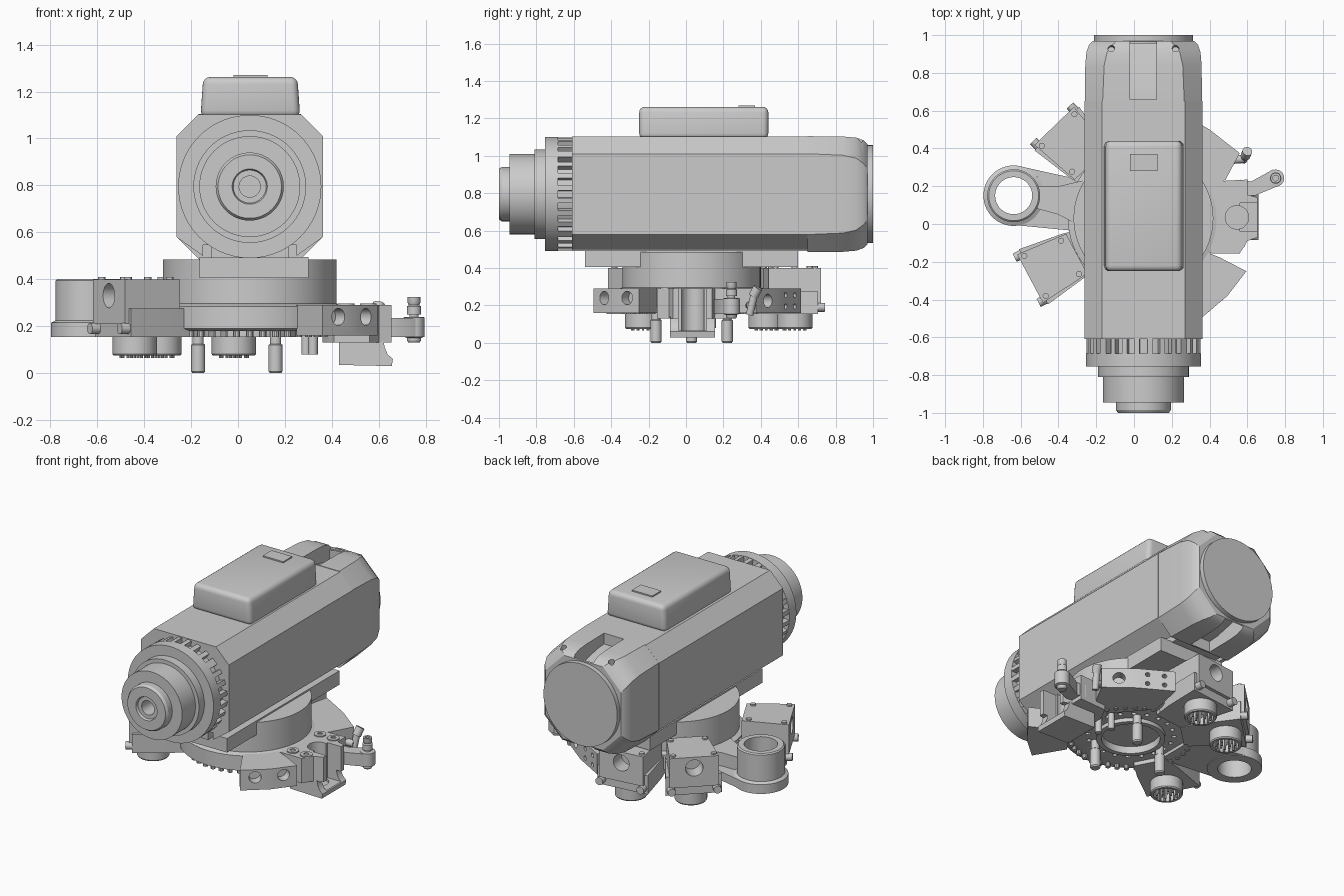
import bpy, bmesh
from math import sin, cos, pi, radians
from mathutils import Vector

if "Cube" in bpy.data.objects:
    bpy.data.objects.remove(bpy.data.objects["Cube"])

HUB = Vector((0.05, 0.03, 0))      # turret axis
MX, MZ = 0.05, 0.795               # motor axis


def loft(name, rings, closed=False):
    bm = bmesh.new()
    vs = [[bm.verts.new(p) for p in r] for r in rings]
    n = len(vs[0])
    pairs = list(zip(vs, vs[1:])) + ([(vs[-1], vs[0])] if closed else [])
    for a, b in pairs:
        for i in range(n):
            bm.faces.new((a[i], a[(i + 1) % n], b[(i + 1) % n], b[i]))
    if not closed:
        bm.faces.new(vs[0])
        bm.faces.new(vs[-1])
    bmesh.ops.recalc_face_normals(bm, faces=bm.faces)
    me = bpy.data.meshes.new(name)
    bm.to_mesh(me)
    bm.free()
    ob = bpy.data.objects.new(name, me)
    bpy.context.collection.objects.link(ob)
    return ob


def prism(name, pts, z0, z1):
    return loft(name, [[(x, y, z) for x, y in pts] for z in (z0, z1)])


def box(name, x0, x1, y0, y1, z0, z1):
    return prism(name, [(x0, y0), (x1, y0), (x1, y1), (x0, y1)], z0, z1)


def revolve(name, prof, p=(0, 0, 0), axis=(0, 0, 1), closed=False, n=48):
    q = Vector(axis).to_track_quat('Z', 'Y')
    return loft(name, [[Vector(p) + q @ Vector((r * cos(2 * pi * i / n), r * sin(2 * pi * i / n), h))
                        for i in range(n)] for r, h in prof], closed)


def rod(name, a, b, r, n=20):
    d = Vector(b) - Vector(a)
    return revolve(name, [(r, 0), (r, d.length)], a, d, n=n)


def join(name, obs):
    bpy.ops.object.select_all(action='DESELECT')
    for o in obs:
        o.select_set(True)
    bpy.context.view_layer.objects.active = obs[0]
    if len(obs) > 1:
        bpy.ops.object.join()
    obs[0].name = name
    return obs[0]


def apply(ob):
    bpy.context.view_layer.objects.active = ob
    for m in list(ob.modifiers):
        bpy.ops.object.modifier_apply(modifier=m.name)


def cut(ob, *cutters):
    for c in cutters:
        m = ob.modifiers.new("cut", 'BOOLEAN')
        m.operation, m.solver, m.object = 'DIFFERENCE', 'EXACT', c
    apply(ob)
    for c in cutters:
        bpy.data.objects.remove(c)


def bevel(ob, w, seg=4):
    m = ob.modifiers.new("bevel", 'BEVEL')
    m.width, m.segments, m.limit_method = w, seg, 'ANGLE'
    apply(ob)


def polar(a, r, t=0, z=0):
    """Point at radius r and sideways offset t on the turret."""
    a = radians(a)
    return HUB + Vector((r * cos(a) - t * sin(a), r * sin(a) + t * cos(a), z))


def octagon(y, h, c):
    half = [(h, c - h), (h, h - c), (h - c, h), (c - h, h), (-h, h - c), (-h, c - h), (c - h, -h), (h - c, -h)]
    return [(MX + x, y, MZ + z) for x, z in half]


# motor body with two slots along the underside
right = [(0.165, -0.305), (0.165, -0.25), (0.2, -0.25), (0.2, -0.295), (0.312, -0.215), (0.312, 0.215), (0.22, 0.307)]
section = right + [(-x, z) for x, z in reversed(right)]
loft("motor_body", [[(MX + x, y, MZ + z) for x, z in section] for y in (-0.61, 0.65)])
# rear cap, rounded off to the end disc, with cooling slots and bolt holes
cap = loft("motor_rear_cap", [octagon(*s) for s in ((0.65, 0.31, 0.094), (0.84, 0.308, 0.1), (0.91, 0.302, 0.11),
                                                    (0.95, 0.288, 0.125), (0.97, 0.268, 0.13))])
slots = []
for s in (1, -1):
    prof = [(0.66, 0.33), (0.66, 0.24), (0.73, 0.235), (0.965, 0.18), (0.965, 0.33)]
    slots.append(loft("slot", [[(x, y, MZ + s * z) for y, z in prof] for x in (-0.02, 0.12)]))
holes = [rod("hole", (x, 0.92, 1.04), (x, 0.95, 1.2), 0.018) for x in (-0.12, 0.22)]
cut(cap, *slots, *holes)
revolve("motor_end_disc", [(0.262, 0), (0.262, 0.045)], (MX, 0.955, MZ), (0, 1, 0), n=64)

# stepped spindle nose
revolve("spindle_nose", [(0.045, -0.88), (0.045, -0.985), (0.07, -0.985), (0.075, -1), (0.135, -1), (0.145, -0.985),
                         (0.145, -0.945), (0.215, -0.945), (0.215, -0.81), (0.24, -0.81), (0.24, -0.755),
                         (0.305, -0.755), (0.305, -0.685), (0.268, -0.685), (0.268, -0.6)],
        (MX, 0, MZ), (0, 1, 0), n=72)
# toothed ring behind the flange
teeth = []
for k in range(28):
    a = 2 * pi * (k + 0.5) / 28
    w = 0.075 if k % 7 == 3 else 0.045
    quad = [(r * cos(a + d), r * sin(a + d)) for r, d in ((0.26, -w), (0.303, -w), (0.303, w), (0.26, w))]
    teeth.append(loft("tooth", [[(MX + x, y, MZ + z) for x, z in quad] for y in (-0.69, -0.605)]))
join("toothed_ring", teeth)

# terminal box on top
tb = box("terminal_box", -0.16, 0.265, -0.25, 0.44, 1.09, 1.262)
for v in tb.data.vertices:
    if v.co.z > 1.2:
        v.co.x += 0.012 if v.co.x < MX else -0.012
bevel(tb, 0.03)
box("terminal_box_label_plate", -0.02, 0.125, 0.28, 0.37, 1.25, 1.27)

# saddle plate and turret neck
box("saddle_plate", -0.165, 0.30, -0.54, 0.60, 0.405, 0.495)
revolve("turret_neck", [(0.37, 0.2), (0.37, 0.485)], HUB, n=72)
disc = revolve("turret_disc", [(0.17, 0.3), (0.17, 0.155), (0.2, 0.155), (0.2, 0.18), (0.37, 0.18), (0.4, 0.19),
                               (0.4, 0.285), (0.36, 0.3)], HUB, closed=True, n=72)
drill = [rod("drill", polar(360 * k / 20, 0.25, 0, 0.1), polar(360 * k / 20, 0.25, 0, 0.22), 0.014, 12)
         for k in range(20)]
cut(disc, join("drill", drill))
join("disc_bolts", [rod("bolt", polar(k * 9, 0.355, 0, 0.155), polar(k * 9, 0.355, 0, 0.2), 0.015, 10)
                    for k in range(40)])
# three locating pins and two short ones
for k, a in enumerate((60, 180, 300)):
    revolve(f"locating_pin_{k}", [(0.024, 0), (0.03, 0.008), (0.03, 0.12), (0.024, 0.125), (0.024, 0.2)],
            polar(a, 0.22), n=24)
for k, y in enumerate((0.14, 0.06)):
    rod(f"short_pin_{k}", (0.29 + 0.03 * k, y, 0.08), (0.29 + 0.03 * k, y, 0.2), 0.02)

# three plug blocks with a bore, corner bolts and a pin socket underneath
for k, a in enumerate((97, 134, 208)):
    def outline(*pts):
        return [polar(a, r, t)[:2] for r, t in pts]
    foot = prism(f"plug_foot_{k}", outline((0.3, -0.1), (0.42, -0.13), (0.66, -0.165), (0.66, 0.165),
                                           (0.42, 0.13), (0.3, 0.1)), 0.155, 0.275)
    top = prism(f"plug_block_{k}", outline((0.4, -0.12), (0.68, -0.145), (0.68, 0.145), (0.4, 0.12)), 0.21, 0.4)
    cut(top, rod("bore", polar(a, 0.58, 0, 0.33), polar(a, 0.75, 0, 0.33), 0.052, 32))
    bolts = [rod("b", polar(a, r, s * t, 0.395), polar(a, r, s * t, 0.41), 0.016, 12)
             for r, t in ((0.44, 0.1), (0.65, 0.12)) for s in (-1, 1)]
    bolts += [rod("b", polar(a, 0.64, s * 0.135, 0.19), polar(a, 0.7, s * 0.135, 0.19), 0.024, 16) for s in (-1, 1)]
    join(f"plug_bolts_{k}", bolts)
    c = polar(a, 0.555)
    revolve(f"plug_socket_{k}", [(0.095, 0.16), (0.095, 0.082), (0.09, 0.075), (0.075, 0.075), (0.075, 0.16)],
            c, closed=True, n=40)
    pins = [rod("p", c + Vector((r * cos(i * 2 * pi / n), r * sin(i * 2 * pi / n), 0.065)),
                c + Vector((r * cos(i * 2 * pi / n), r * sin(i * 2 * pi / n), 0.16)), 0.006, 8)
            for r, n in ((0.058, 12), (0.028, 6)) for i in range(n)]
    join(f"plug_pins_{k}", pins)

# ring holder on an arm
RC = Vector((-0.637, 0.15, 0))
revolve("ring_holder", [(0.098, 0.155), (0.16, 0.155), (0.16, 0.215), (0.14, 0.225), (0.14, 0.395), (0.132, 0.402),
                        (0.098, 0.402)], RC, closed=True, n=56)
prism("ring_arm", [(-0.637, -0.005), (-0.51, 0.05), (-0.51, 0.25), (-0.61, 0.307), (-0.33, 0.245), (-0.24, 0.23),
                   (-0.24, -0.04), (-0.33, -0.035)], 0.16, 0.215)
prism("ring_arm_web", [(-0.51, 0.08), (-0.51, 0.2), (-0.4, 0.2), (-0.27, 0.23), (-0.27, -0.02), (-0.4, 0.05)],
      0.2, 0.3)

# faceted coolant segments with a bore in each outer face
segments = {"rear": [(0.34, 0.16), (0.485, 0.235), (0.56, 0.375), (0.4, 0.5), (0.2, 0.615), (0.15, 0.38)],
            "front": [(0.45, -0.175), (0.595, -0.25), (0.495, -0.38), (0.36, -0.495), (0.25, -0.31), (0.36, -0.14)]}
for name, pts in segments.items():
    seg = prism(f"segment_{name}", pts, 0.16, 0.29)
    bores = []
    for i in ((1, 2) if name == "front" else (2, 3)):
        a, b = Vector(pts[i]), Vector(pts[i + 1])
        m, nrm = (a + b) / 2, Vector((b.y - a.y, a.x - b.x)).normalized()
        if nrm.dot(m) < 0:
            nrm = -nrm
        if name == "rear" and i == 3:      # face with four small holes
            tan = (b - a).normalized()
            spots = [(m + tan * s * 0.05, z, 0.014) for s in (-1, 1) for z in (0.195, 0.255)]
        else:
            spots = [(m, 0.24 if name == "front" else 0.225, 0.036)]
        for c, z, r in spots:
            bores.append(rod("bore", (*(c - nrm * 0.06), z), (*(c + nrm * 0.05), z), r, 24))
    cut(seg, *bores)

# clamp holder: block, flared channel below, bore open to the side
block = prism("clamp_block", [(0.36, -0.06), (0.41, -0.155), (0.56, -0.155), (0.6, -0.09), (0.655, -0.07),
                              (0.655, 0.14), (0.6, 0.155), (0.6, 0.235), (0.41, 0.225), (0.36, 0.13)], 0.13, 0.29)
flare = [(0.43, 0.14), (0.43, 0.035), (0.655, 0.03), (0.66, 0.06), (0.638, 0.08), (0.625, 0.11), (0.62, 0.14)]
channel = loft("clamp_channel", [[(x, y, z) for x, z in flare] for y in (-0.085, 0.155)])
for ob in (block, channel):
    cut(ob, rod("bore", (0.545, 0.035, 0.05), (0.545, 0.035, 0.4), 0.062, 40),
        box("mouth", 0.56, 0.75, -0.04, 0.11, 0.065, 0.4))
join("clamp_bolts", [revolve("bolt", [(0.036, 0), (0.036, 0.015), (0.016, 0.015), (0.016, 0.005)],
                             (x, y, 0.282), n=24) for x in (0.46, 0.555) for y in (-0.1, 0.175)])

# side arm with a vertical fitting
prism("fitting_arm", [(0.56, 0.15), (0.64, 0.15), (0.76, 0.2), (0.79, 0.23), (0.77, 0.28), (0.735, 0.288),
                      (0.62, 0.225), (0.56, 0.235)], 0.155, 0.235)
revolve("fitting", [(0.024, 0.13), (0.03, 0.14), (0.03, 0.15), (0.045, 0.155), (0.045, 0.238), (0.02, 0.24),
                    (0.02, 0.25), (0.03, 0.25), (0.03, 0.285), (0.022, 0.29), (0.027, 0.3), (0.027, 0.325),
                    (0.015, 0.325), (0.015, 0.28)], (0.75, 0.243, 0), n=28)
# bent coolant nozzle
rod("nozzle_base", (0.52, 0.34, 0.2), (0.585, 0.345, 0.2), 0.022)
rod("nozzle_tube", (0.58, 0.34, 0.15), (0.59, 0.365, 0.26), 0.02)
rod("nozzle_tip", (0.59, 0.36, 0.25), (0.6, 0.385, 0.295), 0.026)

# smooth shading with sharp edges kept
bpy.ops.object.select_all(action='SELECT')
bpy.context.view_layer.objects.active = cap
bpy.ops.object.shade_smooth_by_angle(angle=radians(30))
